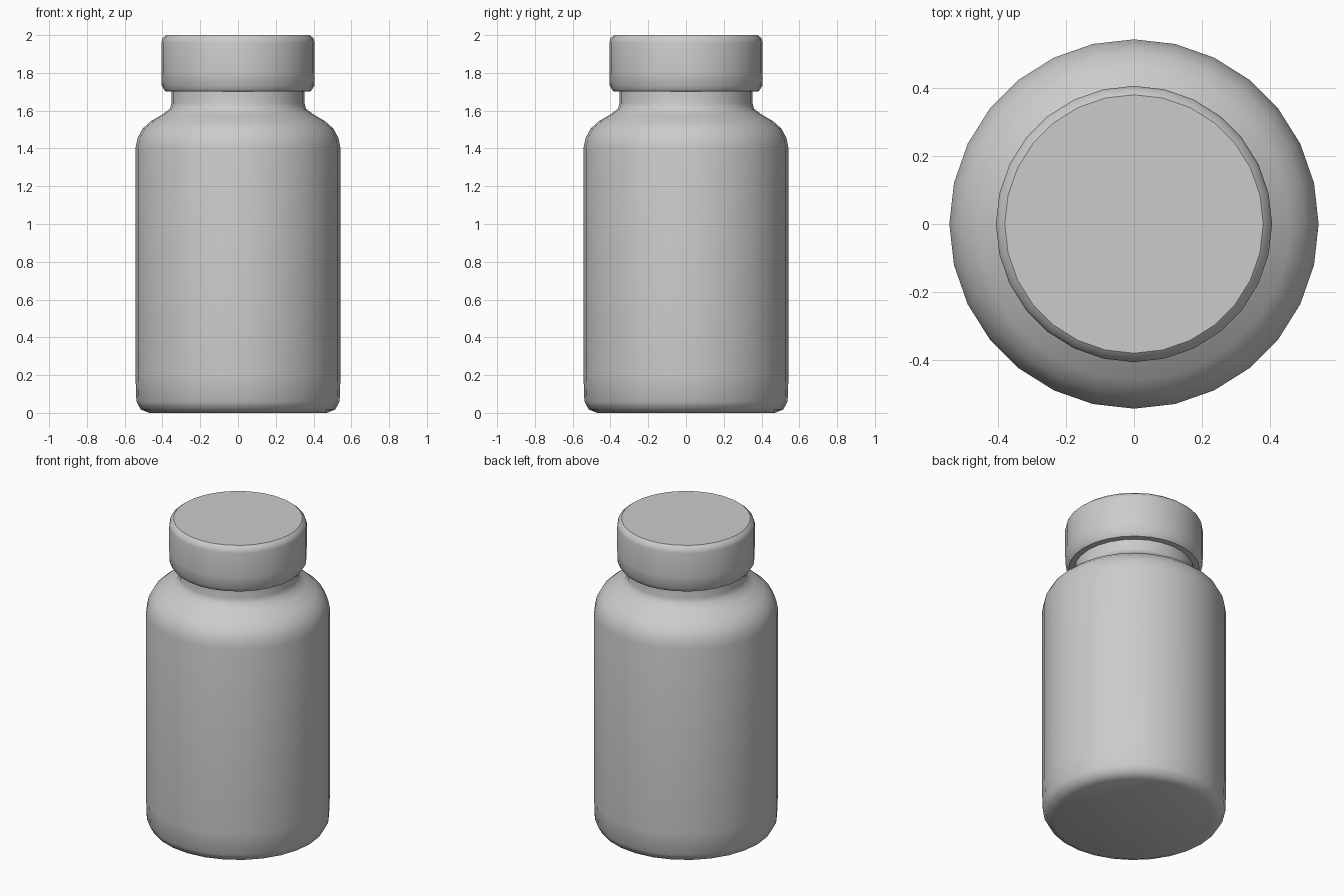
import bpy, bmesh, math

if "Cube" in bpy.data.objects:
    bpy.data.objects.remove(bpy.data.objects["Cube"])

SEGMENTS = 28

grey = bpy.data.materials.new("plain grey")
grey.diffuse_color = (0.6, 0.6, 0.6, 1)
grey.use_nodes = True
grey.node_tree.nodes["Principled BSDF"].inputs["Base Color"].default_value = grey.diffuse_color


def lathe(name, profile):
    """Spin a (radius, z) profile round z and close both ends with a disc."""
    bm = bmesh.new()
    rings = []
    for r, z in profile:
        rings.append([bm.verts.new((r * math.cos(2 * math.pi * i / SEGMENTS),
                                    r * math.sin(2 * math.pi * i / SEGMENTS), z))
                      for i in range(SEGMENTS)])
    for a, b in zip(rings, rings[1:]):
        for i in range(SEGMENTS):
            j = (i + 1) % SEGMENTS
            bm.faces.new((a[i], a[j], b[j], b[i]))
    bm.faces.new(rings[0][::-1])
    bm.faces.new(rings[-1])
    mesh = bpy.data.meshes.new(name)
    bm.to_mesh(mesh)
    bm.free()
    mesh.materials.append(grey)
    obj = bpy.data.objects.new(name, mesh)
    bpy.context.collection.objects.link(obj)
    bpy.ops.object.select_all(action='DESELECT')
    obj.select_set(True)
    bpy.context.view_layer.objects.active = obj
    bpy.ops.object.shade_smooth_by_angle(angle=math.radians(40))
    return obj


# Jar body with rounded foot, straight wall, shoulder and neck
lathe("jar_body", [
    (0.47, 0.0), (0.515, 0.018), (0.538, 0.06), (0.543, 0.2),
    (0.543, 1.40), (0.532, 1.455), (0.505, 1.505), (0.46, 1.545),
    (0.40, 1.58), (0.36, 1.61), (0.352, 1.64), (0.352, 1.72),
])

# Screw cap with softened top rim and slightly tucked lower edge
lathe("screw_cap", [
    (0.35, 1.70), (0.385, 1.703), (0.404, 1.73), (0.406, 1.80),
    (0.406, 1.96), (0.40, 1.983), (0.38, 2.0),
])
